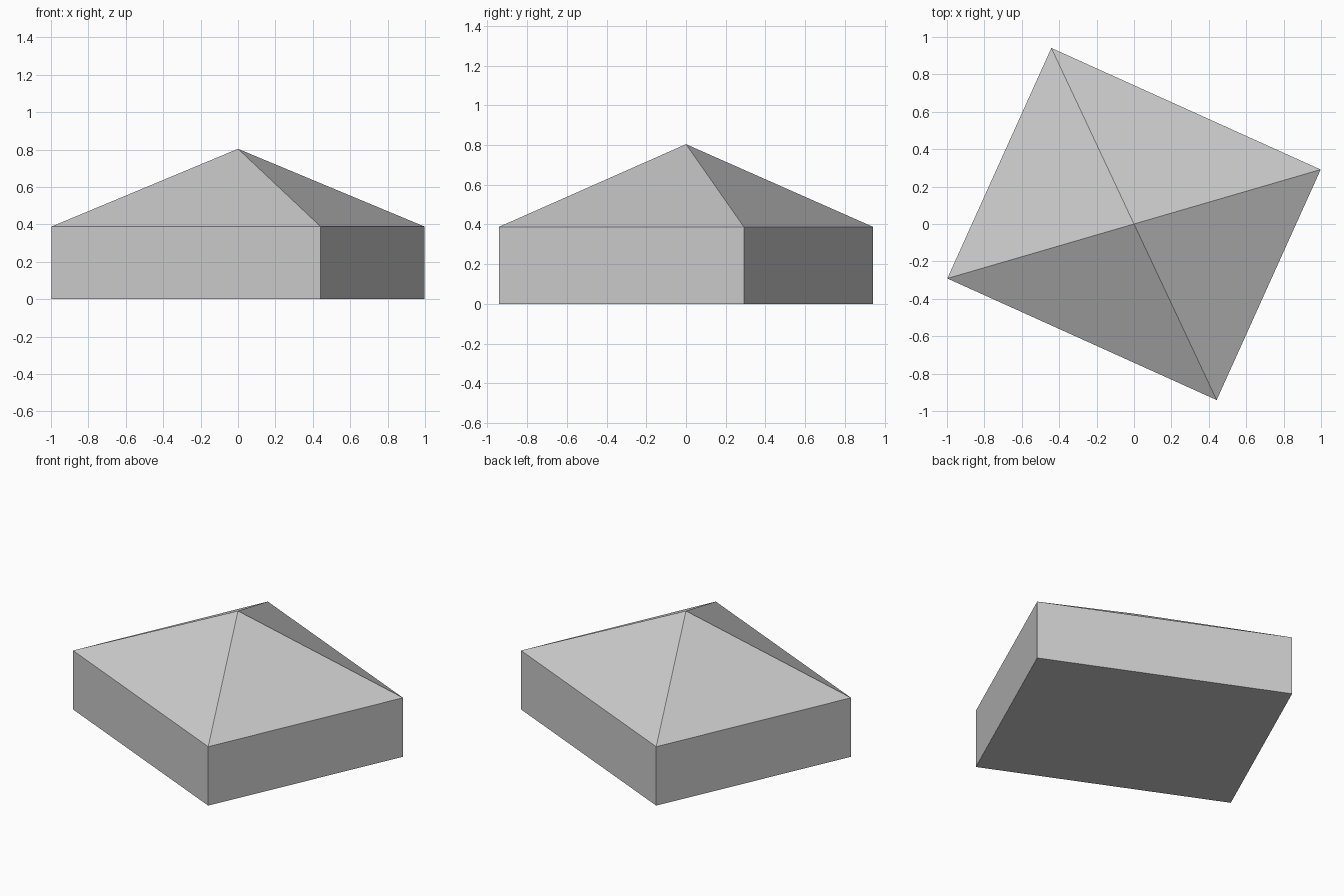
import bpy
import bmesh
from math import atan2
from mathutils import Matrix

cube = bpy.data.objects.get("Cube")
if cube:
    bpy.data.objects.remove(cube, do_unlink=True)

LENGTH, DEPTH = 1.58, 1.352
EAVES, PEAK = 0.388, 0.804
TURN = Matrix.Rotation(atan2(-0.65, 1.44), 4, "Z")

grey = bpy.data.materials.new("light grey")
grey.use_nodes = True
colour = (0.6, 0.6, 0.6, 1)
grey.diffuse_color = colour
grey.node_tree.nodes["Principled BSDF"].inputs["Base Color"].default_value = colour


def rectangle(bm, z):
    """Add the turned floor plan as one face at height z."""
    corners = [(-1, -1), (1, -1), (1, 1), (-1, 1)]
    return bm.faces.new([bm.verts.new((x * LENGTH / 2, y * DEPTH / 2, z))
                         for x, y in corners])


def finish(name, bm):
    bmesh.ops.recalc_face_normals(bm, faces=bm.faces)
    bm.transform(TURN)
    mesh = bpy.data.meshes.new(name)
    bm.to_mesh(mesh)
    bm.free()
    mesh.materials.append(grey)
    obj = bpy.data.objects.new(name, mesh)
    bpy.context.collection.objects.link(obj)
    return obj


# Walls and floor, open under the roof
bm = bmesh.new()
floor = rectangle(bm, 0)
sides = bmesh.ops.extrude_edge_only(bm, edges=floor.edges[:])
for v in sides["geom"]:
    if isinstance(v, bmesh.types.BMVert):
        v.co.z = EAVES
finish("walls", bm)

# Hipped roof: four slopes meeting at a point
bm = bmesh.new()
base = rectangle(bm, EAVES)
slopes = bmesh.ops.poke(bm, faces=[base])
slopes["verts"][0].co.z = PEAK
roof = finish("roof", bm)
# Keep the slopes facing up
if roof.data.polygons[0].normal.z < 0:
    roof.data.flip_normals()
